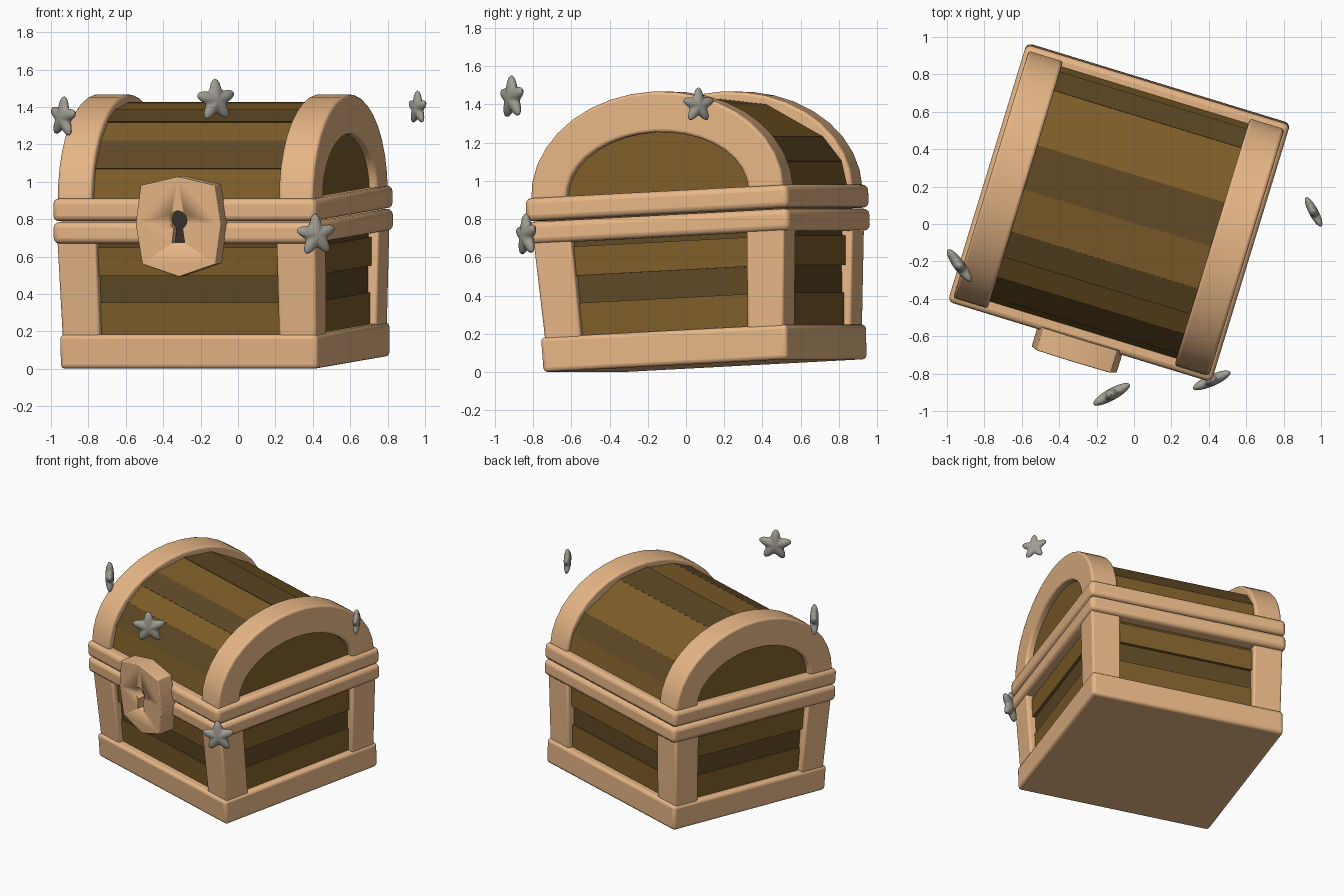
import bpy, bmesh, random
from math import sin, cos, pi, radians, atan2, hypot
from mathutils import Matrix, Vector

if "Cube" in bpy.data.objects:
    bpy.data.objects.remove(bpy.data.objects["Cube"])

random.seed(4)

# the chest is turned and leans slightly forward
CHEST = (Matrix.Translation((-0.068, 0.10, 0.034)) @ Matrix.Rotation(radians(-17), 4, 'Z')
         @ Matrix.Rotation(radians(2.9), 4, 'X'))


def material(name, rgb):
    m = bpy.data.materials.new(name)
    m.diffuse_color = (*rgb, 1)
    m.use_nodes = True
    m.node_tree.nodes["Principled BSDF"].inputs["Base Color"].default_value = m.diffuse_color
    return m


TRIM = material("pale_trim", (0.80, 0.47, 0.24))
LIGHT = material("light_wood", (0.21, 0.112, 0.022))
DARK = material("dark_wood", (0.115, 0.065, 0.018))
HOLE = material("keyhole_dark", (0.04, 0.03, 0.025))
STAR = material("star_grey", (0.36, 0.34, 0.30))


def finish(name, bm, mat, bevel=0, matrix=CHEST):
    bmesh.ops.recalc_face_normals(bm, faces=bm.faces)
    me = bpy.data.meshes.new(name)
    bm.to_mesh(me)
    bm.free()
    ob = bpy.data.objects.new(name, me)
    bpy.context.collection.objects.link(ob)
    ob.matrix_world = matrix
    me.materials.append(mat)
    if bevel:
        b = ob.modifiers.new("bevel", 'BEVEL')
        b.width, b.segments, b.limit_method = bevel, 3, 'ANGLE'
        b.angle_limit = radians(35)
    bpy.ops.object.select_all(action='DESELECT')
    ob.select_set(True)
    bpy.context.view_layer.objects.active = ob
    bpy.ops.object.shade_smooth_by_angle(angle=radians(35))
    return ob


def loft(name, a, b, mat, bevel=0):
    """Solid between two matching outlines of 3D points."""
    bm = bmesh.new()
    va = [bm.verts.new(p) for p in a]
    vb = [bm.verts.new(p) for p in b]
    bm.faces.new(va)
    bm.faces.new(vb)
    n = len(va)
    for i in range(n):
        j = (i + 1) % n
        bm.faces.new((va[i], va[j], vb[j], vb[i]))
    return finish(name, bm, mat, bevel)


def rect(x0, x1, y0, y1, z):
    return [(x0, y0, z), (x1, y0, z), (x1, y1, z), (x0, y1, z)]


def block(name, lo, hi, z0, z1, mat, bevel=0):
    """Centred tapered block from half sizes at the bottom and top."""
    return loft(name, rect(-lo[0], lo[0], -lo[1], lo[1], z0),
                rect(-hi[0], hi[0], -hi[1], hi[1], z1), mat, bevel)


def along_x(name, yz, x0, x1, mat, bevel=0):
    return loft(name, [(x0, y, z) for y, z in yz], [(x1, y, z) for y, z in yz], mat, bevel)


def along_y(name, xz, y0, y1, mat, bevel=0):
    return loft(name, [(x, y0, z) for x, z in xz], [(x, y1, z) for x, z in xz], mat, bevel)


def arc(ry, rz, z=0.90, n=18):
    return [(-ry * cos(pi * i / n), z + rz * sin(pi * i / n)) for i in range(n + 1)]


# base and the two rims
block("base", (0.72, 0.67), (0.72, 0.675), 0, 0.182, TRIM, 0.022)
block("body_rim", (0.737, 0.72), (0.737, 0.72), 0.672, 0.787, TRIM, 0.03)
block("lid_rim", (0.737, 0.72), (0.737, 0.72), 0.792, 0.912, TRIM, 0.03)

# corner posts, flaring towards the top
for sx, side in ((-1, "left"), (1, "right")):
    for sy, end in ((-1, "front"), (1, "back")):
        loft(f"{end}_{side}_post",
             rect(sx * 0.50, sx * 0.710, sy * 0.455, sy * 0.653, 0.16),
             rect(sx * 0.505, sx * 0.722, sy * 0.48, sy * 0.688, 0.70), TRIM, 0.014)

# body planks, each course set at its own depth
courses = [0.17, 0.352, 0.495, 0.648, 0.70]
for i, inset in enumerate((0.038, 0.052, 0.035, 0.055)):
    size = []
    for z, extra in ((courses[i], 0), (courses[i + 1], 0.004)):
        t = (z - 0.16) / 0.54
        size.append((0.710 + 0.012 * t - inset - extra, 0.653 + 0.035 * t - inset - extra))
    block(f"body_planks_{i + 1}", size[0], size[1], courses[i], courses[i + 1],
          DARK if i % 2 else LIGHT)

# lid planks around the vault
angles = [0, 20, 40, 55, 69, 90, 112, 146, 164, 180]
for i in range(9):
    pts = []
    for k, ang in enumerate(angles[i:i + 2]):
        s = random.uniform(0.985, 1.012)
        a = radians(ang)
        pts.append((-0.66 * s * cos(a), 0.90 + 0.495 * s * sin(a)))
    inner = [(y * 0.85, 0.90 + (z - 0.90) * 0.85) for y, z in reversed(pts)]
    along_x(f"lid_plank_{i + 1}", pts + inner, -0.6, 0.6, DARK if i % 2 else LIGHT)

# end panels and arched bands
for s, side in ((-1, "left"), (1, "right")):
    along_x(f"{side}_lid_panel", arc(0.60, 0.43), s * 0.56, s * 0.668, LIGHT)
    along_x(f"{side}_lid_arch", arc(0.692, 0.535) + arc(0.497, 0.322)[::-1],
            s * 0.522, s * 0.715, TRIM, 0.016)

# lock plate with a keyhole
half = [(0, 0.268), (0.207, 0.222), (0.238, 0.015), (0.205, -0.20), (0, -0.268)]
outline = half + [(-x, z) for x, z in half[-2:0:-1]]
plate = along_y("lock_plate", [(x, 0.768 + z) for x, z in outline], -0.825, -0.70, TRIM, 0.006)
hole = [(0.05 * cos(radians(a)), 0.803 + 0.05 * sin(radians(a))) for a in range(-60, 241, 20)]
hole += [(-0.036, 0.68), (0.036, 0.68)]
cutter = along_y("keyhole_cutter", hole, -0.90, -0.765, HOLE)
cutter.hide_render = True
cutter.hide_set(True)
cut = plate.modifiers.new("keyhole", 'BOOLEAN')
cut.operation, cut.object, cut.solver = 'DIFFERENCE', cutter, 'EXACT'
along_y("keyhole_back", [(x, z) for x, z in hole], -0.768, -0.75, HOLE)


# floating puffy stars
def star(name, loc, radius, yaw, roll):
    bm = bmesh.new()
    bmesh.ops.create_uvsphere(bm, u_segments=50, v_segments=14, radius=1)
    for v in bm.verts:
        rho, th = hypot(v.co.x, v.co.y), atan2(v.co.x, v.co.y)
        peak = ((1 + cos(5 * th)) / 2) ** 1.3
        r = rho * radius * (0.58 + 0.42 * peak)
        v.co = Vector((r * sin(th), v.co.z * radius * 0.27, r * cos(th)))
    m = (Matrix.Translation(loc) @ Matrix.Rotation(radians(yaw), 4, 'Z')
         @ Matrix.Rotation(radians(roll), 4, 'Y'))
    finish(name, bm, STAR, 0, m)


star("upper_front_star", (-0.118, -0.91, 1.435), 0.117, 29, -3)
star("lower_front_star", (0.418, -0.835, 0.715), 0.115, 24, -4)
star("left_star", (-0.935, -0.22, 1.345), 0.112, -54, 5)
star("right_star", (0.96, 0.065, 1.395), 0.093, -62, 0)
